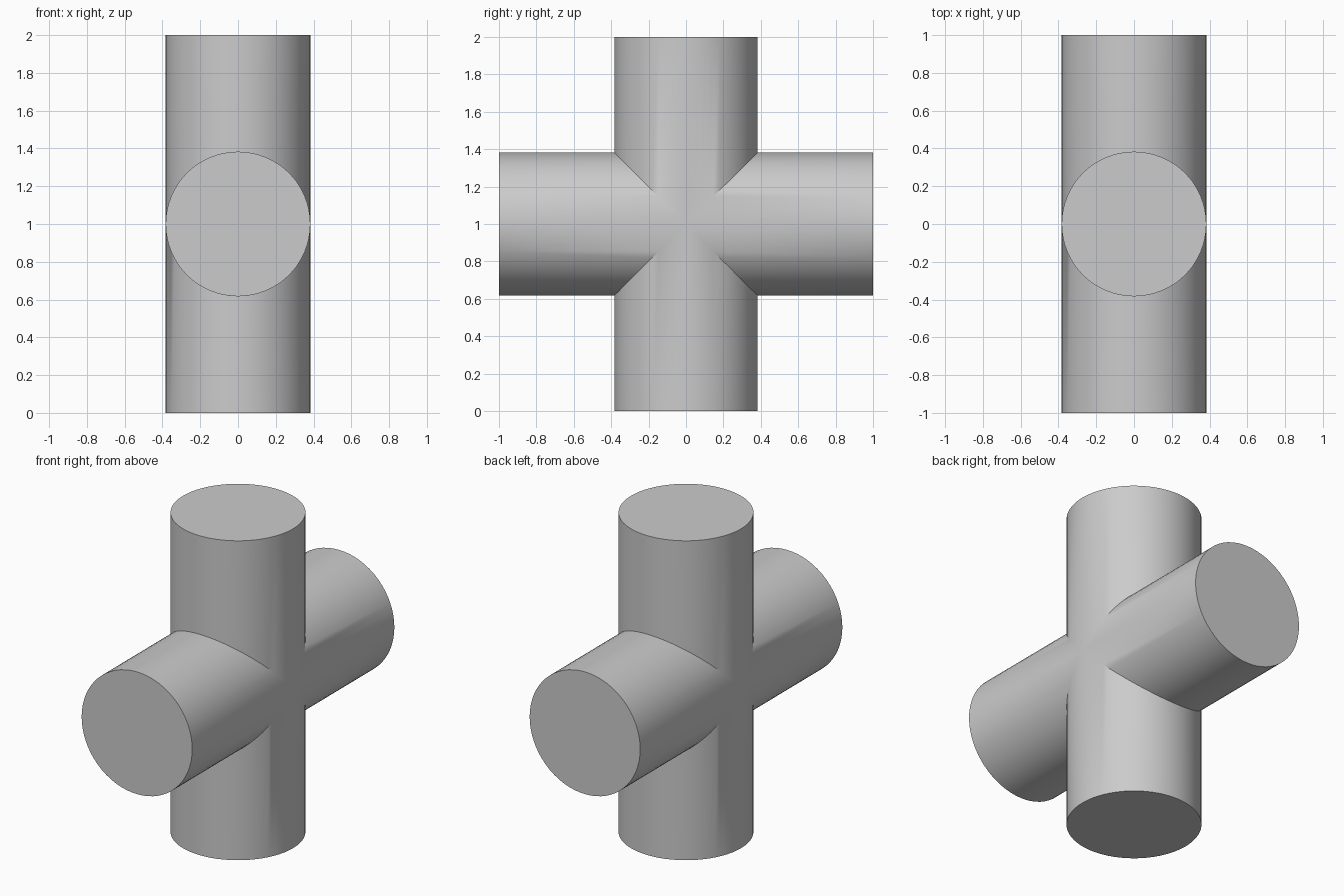
import bpy, bmesh
from math import sin, cos, pi, radians
from mathutils import Matrix

RADIUS = 0.383
HALF = 1.0
SIDES = 64

cube = bpy.data.objects.get("Cube")
if cube:
    bpy.data.objects.remove(cube, do_unlink=True)

grey = bpy.data.materials.new("plain grey")
grey.use_nodes = True
colour = (0.6, 0.6, 0.6, 1)
grey.diffuse_color = colour
grey.node_tree.nodes["Principled BSDF"].inputs["Base Color"].default_value = colour


def add_arm(bm, turn):
    """Capped round arm whose inner end is mitred against its neighbours."""
    rot = Matrix.Rotation(turn, 3, 'X')
    inner, outer = [], []
    for i in range(SIDES):
        a = 2 * pi * i / SIDES
        x, y = RADIUS * cos(a), RADIUS * sin(a)
        inner.append(bm.verts.new(rot @ Matrix.Identity(3).col[0] * x
                                  + rot.col[1] * y + rot.col[2] * abs(y)))
        outer.append(bm.verts.new(rot.col[0] * x + rot.col[1] * y + rot.col[2] * HALF))
    for i in range(SIDES):
        j = (i + 1) % SIDES
        bm.faces.new((inner[i], inner[j], outer[j], outer[i]))
    bm.faces.new(outer)


# Four arms welded into one hollow-free cross
bm = bmesh.new()
for quarter in range(4):
    add_arm(bm, quarter * pi / 2)
bmesh.ops.remove_doubles(bm, verts=bm.verts, dist=0.0001)
bmesh.ops.recalc_face_normals(bm, faces=bm.faces)
bmesh.ops.translate(bm, verts=bm.verts, vec=(0, 0, HALF))

mesh = bpy.data.meshes.new("pipe_cross")
bm.to_mesh(mesh)
bm.free()
mesh.materials.append(grey)
cross = bpy.data.objects.new("pipe_cross", mesh)
bpy.context.collection.objects.link(cross)

# Smooth round walls, crisp caps and mitres
bpy.ops.object.select_all(action='DESELECT')
cross.select_set(True)
bpy.context.view_layer.objects.active = cross
bpy.ops.object.shade_smooth_by_angle(angle=radians(30))
